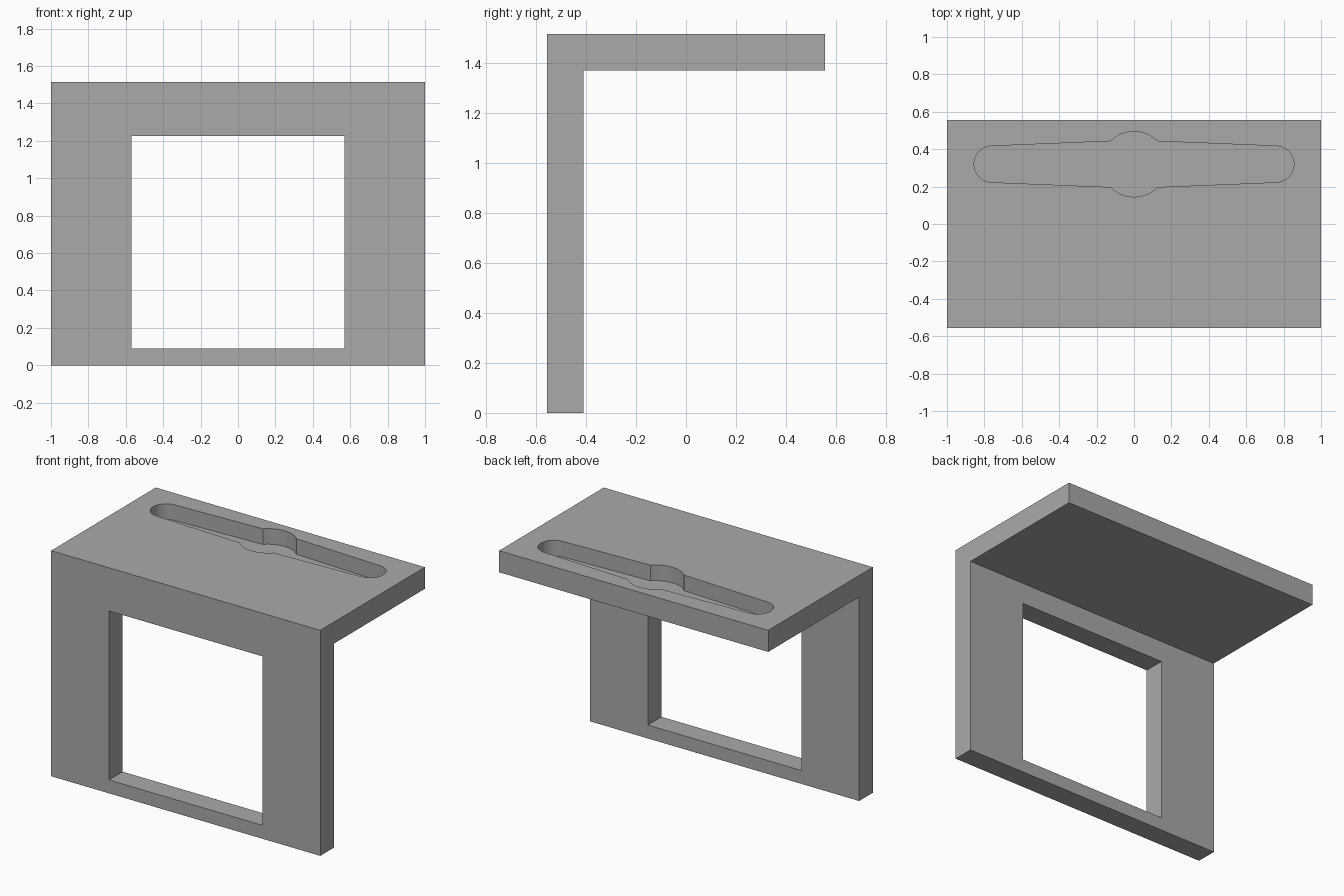
import bpy, bmesh
from math import sin, cos, pi, radians

cube = bpy.data.objects.get("Cube")
if cube:
    bpy.data.objects.remove(cube, do_unlink=True)

grey = bpy.data.materials.new("light_grey")
grey.use_nodes = True
colour = (0.4, 0.4, 0.4, 1)
grey.diffuse_color = colour
grey.node_tree.nodes["Principled BSDF"].inputs["Base Color"].default_value = colour


def prism(name, outline, direction):
    """Extrude a closed outline of 3D points along a direction."""
    bm = bmesh.new()
    face = bm.faces.new([bm.verts.new(p) for p in outline])
    side = bmesh.ops.extrude_face_region(bm, geom=[face])["geom"]
    verts = [g for g in side if isinstance(g, bmesh.types.BMVert)]
    bmesh.ops.translate(bm, verts=verts, vec=direction)
    bmesh.ops.recalc_face_normals(bm, faces=bm.faces)
    mesh = bpy.data.meshes.new(name)
    bm.to_mesh(mesh)
    bm.free()
    mesh.materials.append(grey)
    obj = bpy.data.objects.new(name, mesh)
    bpy.context.collection.objects.link(obj)
    return obj


def arc(cx, cy, r, start, end, steps):
    angles = [start + (end - start) * i / steps for i in range(steps + 1)]
    return [(cx + r * cos(a), cy + r * sin(a)) for a in angles]


W, D, H, T = 1.0, 0.555, 1.515, 0.145

# L-shaped bracket: upright front panel and top shelf
section = [(-D, 0), (T - D, 0), (T - D, H - T), (D, H - T), (D, H), (-D, H)]
bracket = prism("bracket", [(-W, y, z) for y, z in section], (2 * W, 0, 0))

# Window through the front panel
window = prism("window_cutter",
               [(x, -D - 0.1, z) for x, z in
                ((-0.57, 0.09), (0.57, 0.09), (0.57, 1.225), (-0.57, 1.225))],
               (0, T + 0.2, 0))

# Recess in the shelf: long slot with rounded ends and a wider round middle
slot_y, end_r, mid_r, depth = 0.32, 0.097, 0.175, 0.105
half = radians(44.5)
right_end = arc(0.758, 0, end_r, -pi / 2, pi / 2, 20)
back_bulge = arc(0, 0, mid_r, half, pi - half, 16)
half_loop = right_end + back_bulge
loop = half_loop + [(-x, -y) for x, y in half_loop]
recess = prism("recess_cutter", [(x, y + slot_y, H - depth) for x, y in loop],
               (0, 0, depth + 0.1))

for cutter in (window, recess):
    cut = bracket.modifiers.new(cutter.name, "BOOLEAN")
    cut.operation = "DIFFERENCE"
    cut.solver = "EXACT"
    cut.object = cutter

# Apply the cuts, drop the cutters, smooth only the rounded walls
bpy.ops.object.select_all(action="DESELECT")
bracket.select_set(True)
bpy.context.view_layer.objects.active = bracket
for name in [m.name for m in bracket.modifiers]:
    bpy.ops.object.modifier_apply(modifier=name)
for cutter in (window, recess):
    bpy.data.objects.remove(cutter, do_unlink=True)
bpy.ops.object.shade_smooth_by_angle(angle=radians(25))
